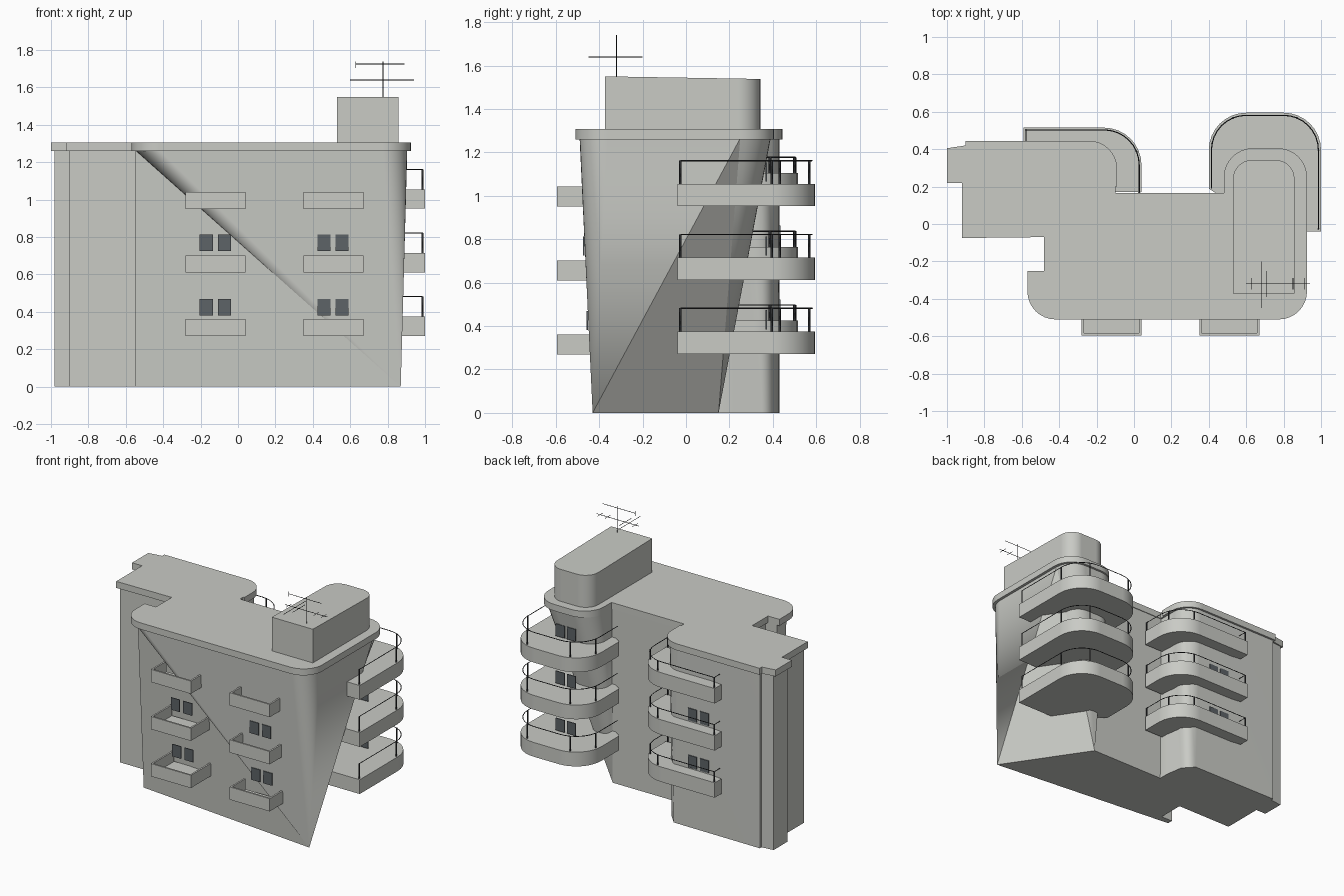
import bpy, bmesh, math

if "Cube" in bpy.data.objects:
    bpy.data.objects.remove(bpy.data.objects["Cube"])


def material(name, rgb):
    m = bpy.data.materials.new(name)
    m.diffuse_color = (*rgb, 1)
    m.use_nodes = True
    m.node_tree.nodes["Principled BSDF"].inputs["Base Color"].default_value = m.diffuse_color
    return m


CONCRETE = material("concrete_grey", (0.585, 0.595, 0.56))
GLASS = material("window_grey", (0.11, 0.125, 0.135))
METAL = material("dark_metal", (0.03, 0.032, 0.035))


def arc(cx, cy, r, a0, a1, n=8, skip=0):
    out = []
    for i in range(skip, n + 1):
        a = math.radians(a0 + (a1 - a0) * i / n)
        out.append((cx + r * math.cos(a), cy + r * math.sin(a)))
    return out


def finish(name, bm, mat, angle=30):
    bmesh.ops.recalc_face_normals(bm, faces=bm.faces)
    me = bpy.data.meshes.new(name)
    bm.to_mesh(me)
    bm.free()
    me.materials.append(mat)
    me.shade_smooth()
    me.set_sharp_from_angle(angle=math.radians(angle))
    ob = bpy.data.objects.new(name, me)
    bpy.context.collection.objects.link(ob)
    # keep the large flat walls evenly shaded beside their rounded corners
    mod = ob.modifiers.new("even_walls", 'WEIGHTED_NORMAL')
    mod.keep_sharp = True
    mod.weight = 100
    return ob


def prism(name, pts, z0, z1, mat=CONCRETE):
    bm = bmesh.new()
    lo = [bm.verts.new((x, y, z0)) for x, y in pts]
    hi = [bm.verts.new((x, y, z1)) for x, y in pts]
    bm.faces.new(lo)
    bm.faces.new(hi)
    for i in range(len(pts)):
        j = (i + 1) % len(pts)
        bm.faces.new((lo[i], lo[j], hi[j], hi[i]))
    return finish(name, bm, mat)


def box(bm, x0, x1, y0, y1, z0, z1):
    res = bmesh.ops.create_cube(bm, size=1)
    for v in res["verts"]:
        v.co = ((x0 + x1) / 2 + v.co.x * (x1 - x0),
                (y0 + y1) / 2 + v.co.y * (y1 - y0),
                (z0 + z1) / 2 + v.co.z * (z1 - z0))


def tubes(name, paths, r):
    cu = bpy.data.curves.new(name, 'CURVE')
    cu.dimensions = '3D'
    cu.bevel_depth = r
    cu.bevel_resolution = 0
    cu.use_fill_caps = True
    for path in paths:
        s = cu.splines.new('POLY')
        s.points.add(len(path) - 1)
        for p, co in zip(s.points, path):
            p.co = (*co, 1)
    cu.materials.append(METAL)
    ob = bpy.data.objects.new(name, cu)
    bpy.context.collection.objects.link(ob)


# Main block: rounded outline at the top narrows to a sharp-cornered base
A, B, C = (0.87, -0.43), (0.48, 0.15), (-0.55, -0.29)
TOP = 1.265
pairs = [((-0.55, -0.36), C)]
pairs += [(p, A) for p in arc(-0.42, -0.36, 0.13, 180, 270, skip=1)]
pairs += [(p, A) for p in arc(0.775, -0.36, 0.13, 270, 360)]
pairs += [((0.905, 0.25), A)]
pairs += [(p, B) for p in arc(0.765, 0.25, 0.14, 0, 90, skip=1)]
pairs += [(p, B) for p in arc(0.62, 0.25, 0.14, 90, 180)]
pairs += [((0.48, 0.16), B), ((-0.11, 0.16), (-0.11, 0.15)), ((-0.11, 0.21), (-0.11, 0.22))]
pairs += [(p, (-0.13, 0.35) if i < 4 else (-0.2, 0.425))
          for i, p in enumerate(arc(-0.24, 0.30, 0.13, 0, 90))]
pairs += [(p, p) for p in [(-0.89, 0.43), (-0.89, 0.41), (-0.98, 0.40), (-0.98, 0.24),
                           (-0.90, 0.24), (-0.90, -0.06), (-0.46, -0.06),
                           (-0.46, -0.25), (-0.55, -0.25)]]
bm = bmesh.new()
low = {}
for _, b in pairs:
    if b not in low:
        low[b] = bm.verts.new((*b, 0))
high = [bm.verts.new((*t, TOP)) for t, _ in pairs]
for i, (_, b) in enumerate(pairs):
    j = (i + 1) % len(pairs)
    v0, v1 = low[b], low[pairs[j][1]]
    if v0 is not v1:
        bm.faces.new((high[i], v0, v1))
    bm.faces.new((high[i], v1, high[j]))
bm.faces.new(high)
bm.faces.new(list(low.values()))
finish("main_block", bm, CONCRETE, 20)

# Roof slab
slab = arc(-0.42, -0.36, 0.15, 180, 270) + arc(0.775, -0.36, 0.15, 270, 360)
slab += arc(0.77, 0.25, 0.155, 0, 90) + arc(0.635, 0.25, 0.155, 90, 180)
slab += [(0.48, 0.165), (-0.10, 0.165), (-0.10, 0.20), (-0.09, 0.20)]
slab += arc(-0.24, 0.295, 0.15, 0, 90)
slab += [(-0.90, 0.445), (-0.90, 0.42), (-1.0, 0.405), (-1.0, 0.22), (-0.92, 0.22),
         (-0.92, -0.075), (-0.48, -0.07), (-0.48, -0.25), (-0.57, -0.25)]
prism("roof_slab", slab, 1.26, 1.307)

# Rooftop room with rounded back and slightly sloping top
room = [(0.53, -0.372), (0.858, -0.372)] + arc(0.758, 0.242, 0.1, 0, 90) + arc(0.63, 0.242, 0.1, 90, 180)
ob = prism("rooftop_room", room, 1.30, 1.55)
for v in ob.data.vertices:
    if v.co.z > 1.5:
        v.co.z = 1.55 - 0.012 * (v.co.y + 0.372) / 0.71

# Aerial
paths = [[(0.775, -0.32, 1.54), (0.775, -0.32, 1.74)],
         [(0.60, -0.32, 1.64), (0.94, -0.32, 1.64)],
         [(0.63, -0.32, 1.725), (0.89, -0.32, 1.725)],
         [(0.63, -0.32, 1.705), (0.63, -0.32, 1.74)],
         [(0.68, -0.45, 1.64), (0.68, -0.20, 1.64)]]
for x, h in ((0.63, 0.03), (0.71, 0.07), (0.85, 0.03), (0.91, 0.03)):
    paths.append([(x, -0.32 - h, 1.64), (x, -0.32 + h, 1.64)])
tubes("aerial", paths, 0.002)

# Front balconies: open trays, deeper where the wall steps back
for z, left_back in ((0.27, -0.345), (0.61, -0.37), (0.95, -0.43)):
    for x, back in ((-0.28, left_back), (0.35, -0.43)):
        bm = bmesh.new()
        x1, t, h = x + 0.32, 0.012, 0.092
        box(bm, x, x1, -0.595, back, z, z + 0.015)
        box(bm, x, x1, -0.595, -0.595 + t, z, z + h)
        box(bm, x, x + t, -0.595, back, z, z + h)
        box(bm, x1 - t, x1, -0.595, back, z, z + h)
        finish("front_balcony", bm, CONCRETE)


# Curved balconies with railings
def tower_edge(d):
    return ([(1.0 - d, -0.04 + d)] + arc(0.80, 0.395, 0.2 - d, 0, 90)
            + arc(0.60, 0.395, 0.2 - d, 90, 180) + [(0.40 + d, 0.19)])


def wing_edge(d):
    return ([(0.04 - d, 0.17)] + arc(-0.16, 0.315, 0.2 - d, 0, 90)
            + [(-0.59 + d, 0.515 - d), (-0.59 + d, 0.44)])


def railing(name, edge, posts, z0, z1):
    tubes(name + "_rail", [[(x, y, z1) for x, y in edge]], 0.003)
    tubes(name + "_posts", [[(*edge[i], z0), (*edge[i], z1)] for i in posts], 0.006)


for z in (0.272, 0.612, 0.952):
    prism("tower_balcony", tower_edge(0) + [(0.46, 0.15), (0.62, -0.04)], z, z + 0.103)
    railing("tower_railing", tower_edge(0.014), (0, 1, 7, 12, 17), z + 0.1, z + 0.21)
    prism("wing_balcony", wing_edge(0) + [(-0.3, 0.40), (-0.14, 0.30), (-0.14, 0.17)],
          z + 0.045, z + 0.153)
    railing("wing_railing", wing_edge(0.012), (0, 3, 8, 10), z + 0.15, z + 0.225)


# Window plates in pairs; each row is (height, wall depth)
def windows(name, xs, rows):
    bm = bmesh.new()
    for x in xs:
        for z, y in rows:
            box(bm, x, x + 0.07, y - 0.003, y + 0.003, z, z + 0.088)
    finish(name, bm, GLASS)


windows("front_windows", (-0.205, -0.107, 0.425, 0.522), ((0.382, -0.455), (0.725, -0.4705)))
windows("wing_windows", (-0.485, -0.39), ((0.435, 0.432), (0.775, 0.432)))
windows("tower_windows", (0.62, 0.71), ((0.385, 0.37), (0.725, 0.37), (1.065, 0.37)))
